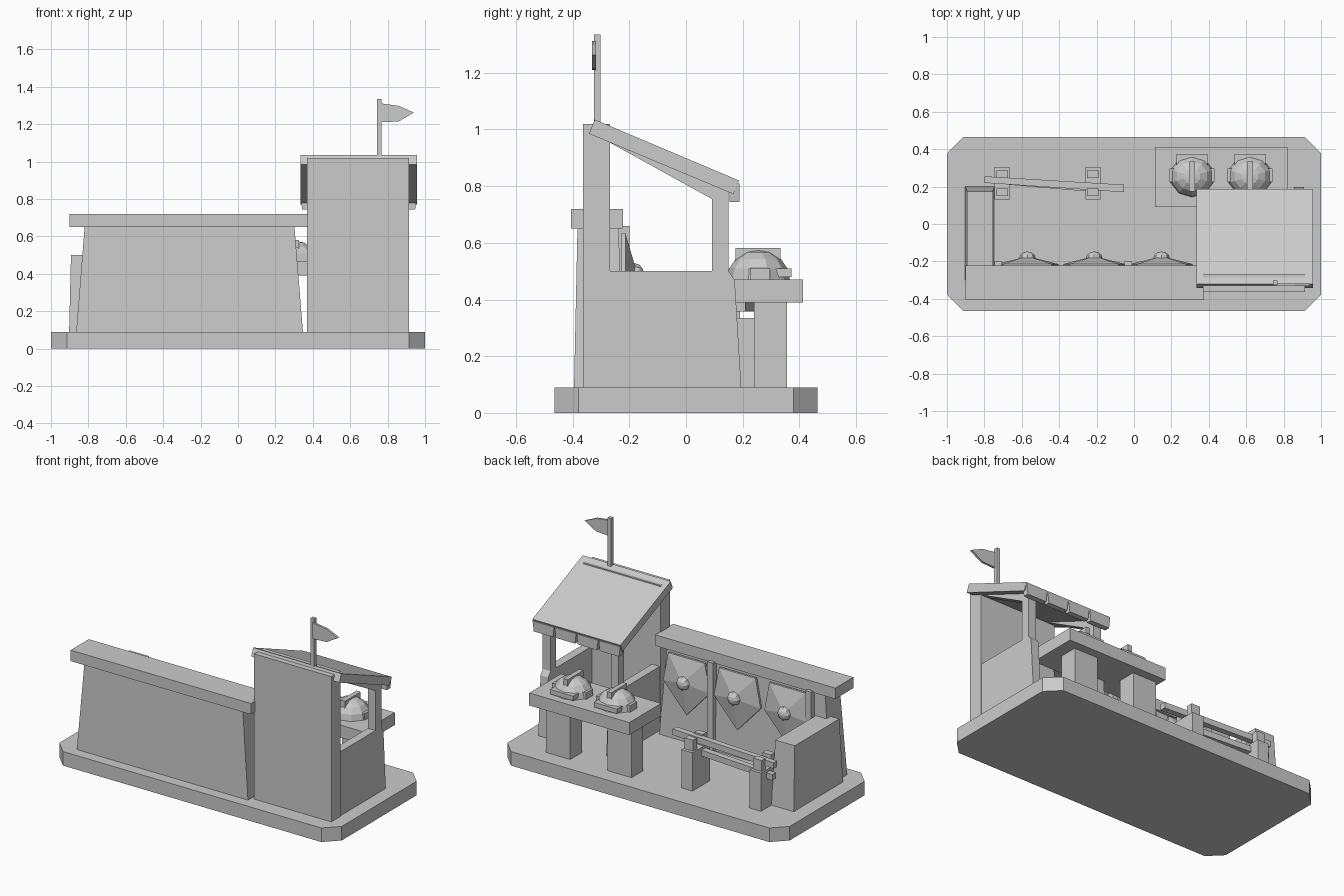
import bpy, bmesh, math
from mathutils import Vector, Matrix

cube = bpy.data.objects.get("Cube")
if cube:
    bpy.data.objects.remove(cube)

grey = bpy.data.materials.new("stone_grey")
grey.use_nodes = True
grey.diffuse_color = (0.6, 0.6, 0.6, 1)
grey.node_tree.nodes["Principled BSDF"].inputs["Base Color"].default_value = (0.6, 0.6, 0.6, 1)


def finish(name, bm):
    bmesh.ops.recalc_face_normals(bm, faces=bm.faces)
    mesh = bpy.data.meshes.new(name)
    bm.to_mesh(mesh)
    bm.free()
    mesh.materials.append(grey)
    obj = bpy.data.objects.new(name, mesh)
    bpy.context.collection.objects.link(obj)
    return obj


def block(name, x, y, z, inset_x=0, inset_y=0):
    """Box between ranges; the top is drawn in by the insets."""
    bm = bmesh.new()
    bmesh.ops.create_cube(bm, size=1)
    for v in bm.verts:
        top = v.co.z > 0
        sx, sy = math.copysign(1, v.co.x), math.copysign(1, v.co.y)
        v.co = ((x[1] if sx > 0 else x[0]) - sx * inset_x * top,
                (y[1] if sy > 0 else y[0]) - sy * inset_y * top,
                z[1] if top else z[0])
    return finish(name, bm)


def prism(name, outline, axis, start, end):
    """Extrude a 2D outline along an axis (remaining axes in xyz order)."""
    def place(p, h):
        c = list(p)
        c.insert("xyz".index(axis), h)
        return c
    bm = bmesh.new()
    face = bm.faces.new([bm.verts.new(place(p, start)) for p in outline])
    new = bmesh.ops.extrude_face_region(bm, geom=[face])["geom"]
    shift = Vector(place((0, 0), end - start))
    bmesh.ops.translate(bm, vec=shift, verts=[v for v in new if isinstance(v, bmesh.types.BMVert)])
    return finish(name, bm)


def dome(name, centre, radii, segments, rings, turn=Matrix.Identity(4)):
    """Faceted half ball resting on its centre plane."""
    bm = bmesh.new()
    bmesh.ops.create_uvsphere(bm, u_segments=segments, v_segments=rings, radius=1)
    bmesh.ops.bisect_plane(bm, geom=bm.verts[:] + bm.edges[:] + bm.faces[:],
                           plane_co=(0, 0, 0), plane_no=(0, 0, 1), clear_inner=True)
    bmesh.ops.holes_fill(bm, edges=[e for e in bm.edges if e.is_boundary])
    bmesh.ops.scale(bm, vec=radii, verts=bm.verts)
    bmesh.ops.transform(bm, matrix=turn, verts=bm.verts)
    bmesh.ops.translate(bm, vec=centre, verts=bm.verts)
    return finish(name, bm)


# Base with cut corners
w, d, c = 1.0, 0.464, 0.085
prism("base", [(-w, c - d), (c - w, -d), (w - c, -d), (w, c - d),
               (w, d - c), (w - c, d), (c - w, d), (-w, d - c)], "z", 0, 0.09)

# Main wall, coping and low end wall
block("main_wall", (-0.865, 0.347), (-0.395, -0.225), (0.09, 0.65), 0.045, 0.012)
block("wall_coping", (-0.902, 0.375), (-0.405, -0.222), (0.65, 0.72))
block("low_end_wall", (-0.903, -0.745), (-0.3, 0.2), (0.09, 0.5), 0.01, 0.025)

# Wall battens and shields
for i, x in enumerate((-0.725, -0.03)):
    block(f"wall_batten_{i}", (x - 0.02, x + 0.02), (-0.25, -0.2), (0.09, 0.66))

outline = [(-0.13, 0.635), (0.13, 0.635), (0.165, 0.45), (0, 0.27), (-0.165, 0.45)]
for i, x in enumerate((-0.57, -0.213, 0.147)):
    bm = bmesh.new()
    back = [bm.verts.new((x + px, -0.228, pz)) for px, pz in outline]
    rim = [bm.verts.new((x + px, -0.214, pz)) for px, pz in outline]
    peak = bm.verts.new((x, -0.172, 0.49))
    bm.faces.new(back)
    for a in range(len(outline)):
        b = (a + 1) % len(outline)
        bm.faces.new((back[a], back[b], rim[b], rim[a]))
        bm.faces.new((rim[a], rim[b], peak))
    finish(f"shield_{i}", bm)
    dome(f"shield_boss_{i}", (x, -0.182, 0.485), (0.044, 0.044, 0.035), 8, 6,
         Matrix.Rotation(-math.pi / 2, 4, "X"))

# Tower front panel, side walls, posts and rafters
block("tower_panel", (0.368, 0.915), (-0.363, -0.268), (0.09, 1.02))
for side, x0, x1 in (("left", 0.855, 0.91), ("right", 0.373, 0.428)):
    prism(f"tower_{side}_wall", [(-0.28, 0.09), (0.195, 0.09), (0.172, 0.468), (0.15, 0.5), (-0.28, 0.5)],
          "x", x0, x1)
    block(f"tower_{side}_post", (x0, x1), (0.092, 0.15), (0.49, 0.81))
    prism(f"tower_{side}_rafter", [(-0.28, 0.96), (0.1, 0.75), (0.1, 0.82), (-0.28, 0.99)], "x", x0, x1)

# Sloping roof with hanging edge boards
prism("roof", [(-0.342, 0.985), (0.167, 0.772), (0.187, 0.82), (-0.322, 1.035)], "x", 0.333, 0.957)
step = 0.624 / 4
for i in range(4):
    x = 0.333 + step * i
    top, bottom = 0.002, 0.01
    prism(f"roof_edge_board_{i}", [(x + top, 0.81), (x + bottom, 0.745),
                                   (x + step - bottom, 0.745), (x + step - top, 0.81)], "y", 0.153, 0.188)

# Flag
block("flag_pole", (0.742, 0.767), (-0.325, -0.302), (0.99, 1.335))
prism("pennant", [(0.76, 1.21), (0.86, 1.215), (0.94, 1.262), (0.86, 1.298), (0.76, 1.312)],
      "y", -0.332, -0.318)

# Table with two helmets
block("table_top", (0.113, 0.822), (0.09, 0.412), (0.39, 0.47))
for i, x in enumerate((0.135, 0.57)):
    block(f"table_leg_{i}", (x, x + 0.17), (0.24, 0.357), (0.09, 0.39))
for i, x in enumerate((0.31, 0.62)):
    dome(f"helmet_{i}", (x, 0.255, 0.468), (0.12, 0.112, 0.107), 10, 8)
    block(f"helmet_crest_{i}", (x - 0.015, x + 0.015), (0.175, 0.333), (0.53, 0.582))
    block(f"helmet_brim_{i}", (x - 0.082, x + 0.082), (0.29, 0.373), (0.48, 0.51))
    for s in (-1, 1):
        ear = x + s * 0.106
        block(f"helmet_ear_{i}_{s}", (ear - 0.014, ear + 0.014), (0.225, 0.297), (0.468, 0.512))

# Rack with two legs, pegs and two slanted poles
for i, x in enumerate((-0.705, -0.22)):
    block(f"rack_leg_{i}", (x - 0.04, x + 0.04), (0.13, 0.305), (0.09, 0.335))
    for j, y in enumerate((0.15, 0.245)):
        block(f"rack_peg_{i}_{j}", (x - 0.03, x + 0.03), (y, y + 0.04), (0.33, 0.405))
for name, x0, x1, z in (("upper", -0.8, -0.053, 0.358), ("lower", -0.79, -0.2, 0.28)):
    prism(f"rack_{name}_pole", [(x0, 0.22), (x1, 0.17), (x1, 0.21), (x0, 0.255)], "z", z, z + 0.038)
